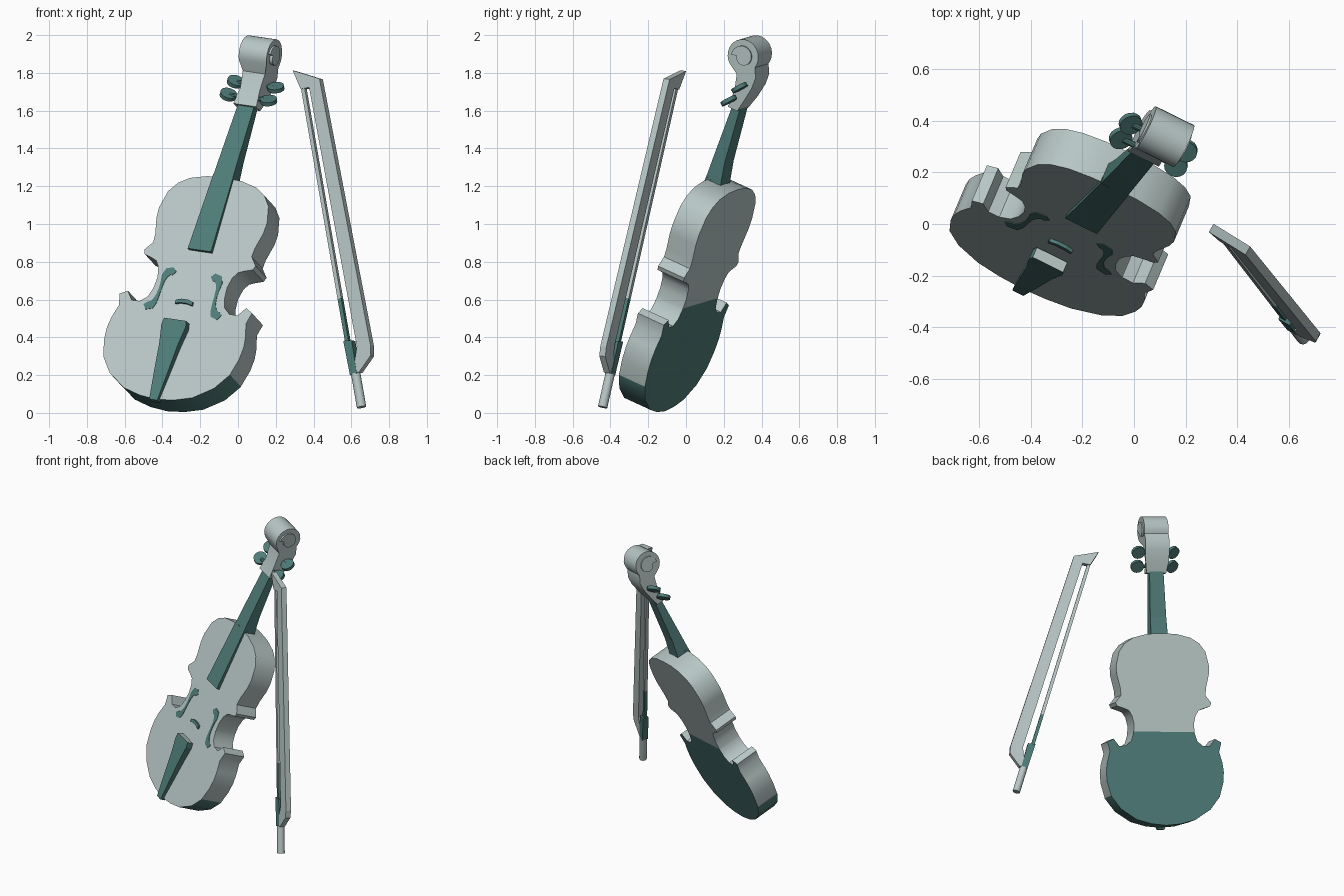
import bpy, bmesh, math
from mathutils import Vector, Matrix

if "Cube" in bpy.data.objects:
    bpy.data.objects.remove(bpy.data.objects["Cube"])


def material(name, rgb):
    m = bpy.data.materials.new(name)
    m.diffuse_color = (*rgb, 1)
    m.use_nodes = True
    m.node_tree.nodes["Principled BSDF"].inputs["Base Color"].default_value = m.diffuse_color
    return m


PALE = material("pale grey", (0.47, 0.565, 0.555))
TEAL = material("dark teal", (0.078, 0.20, 0.187))


def frame(origin, up, normal):
    """Local axes: x across, y along the part, z out of its front."""
    v = Vector(up).normalized()
    n = Vector(normal)
    n = (n - v * n.dot(v)).normalized()
    u = v.cross(n)
    m = Matrix((u, v, n)).transposed().to_4x4()
    m.translation = Vector(origin)
    return m


VIOLIN = frame((-0.286, -0.09, 0.585), (0.282, 0.30, 0.911), (-0.36, -0.85, 0.39))
BOW = frame((0.656, -0.438, 0.03), (-0.167, 0.217, 0.960), (-0.5, -0.86, 0.11))
TOP = -0.012  # height of the body's front plate


def skin(name, loops, mats, fr, cuts=(), rule=None, smooth=True):
    """Join matching loops into a closed solid, optionally cut and coloured by a rule."""
    bm = bmesh.new()
    rows = [[bm.verts.new(p) for p in loop] for loop in loops]
    k = len(rows[0])
    for a, b in zip(rows, rows[1:]):
        for i in range(k):
            j = (i + 1) % k
            bm.faces.new((a[i], a[j], b[j], b[i]))
    bm.faces.new(rows[0])
    bm.faces.new(rows[-1])
    bmesh.ops.recalc_face_normals(bm, faces=bm.faces)
    for y in cuts:
        bmesh.ops.bisect_plane(bm, geom=bm.verts[:] + bm.edges[:] + bm.faces[:],
                               plane_co=(0, y, 0), plane_no=(0, 1, 0))
    bm.normal_update()
    if rule:
        for f in bm.faces:
            f.material_index = rule(f)
    me = bpy.data.meshes.new(name)
    bm.to_mesh(me)
    bm.free()
    for m in mats:
        me.materials.append(m)
    ob = bpy.data.objects.new(name, me)
    bpy.context.collection.objects.link(ob)
    ob.matrix_world = fr
    if smooth:
        bpy.ops.object.select_all(action='DESELECT')
        ob.select_set(True)
        bpy.context.view_layer.objects.active = ob
        bpy.ops.object.shade_smooth_by_angle(angle=math.radians(35))
    return ob


def slab(name, pts, z0, z1, mats, fr, **kw):
    return skin(name, [[(x, y, z) for x, y in pts] for z in (z0, z1)], mats, fr, **kw)


def beam(name, sections, mats, rule=None):
    """Box sections (along, half width, bottom, top) lofted along the violin."""
    loops = [[(-h, y, a), (h, y, a), (h, y, b), (-h, y, b)] for y, h, a, b in sections]
    return skin(name, loops, mats, VIOLIN, rule=rule, smooth=False)


# body: half outline, mirrored
half = [(0.10, 0.722), (0.195, 0.698), (0.255, 0.66), (0.296, 0.605), (0.318, 0.51), (0.315, 0.45),
        (0.293, 0.358), (0.290, 0.31), (0.328, 0.262), (0.318, 0.238), (0.273, 0.224), (0.240, 0.210),
        (0.218, 0.176), (0.205, 0.12), (0.209, 0.06), (0.226, 0.005), (0.264, -0.027),
        (0.311, -0.029), (0.335, 0.002), (0.348, 0.02), (0.390, -0.003), (0.374, -0.067), (0.395, -0.14),
        (0.403, -0.20), (0.398, -0.27), (0.372, -0.366), (0.307, -0.452), (0.201, -0.522),
        (0.10, -0.55)]
outline = [(0, 0.727)] + half + [(0, -0.56)] + [(-x, y) for x, y in reversed(half)]
outline = [(x * 1.01 + 0.006, y + 0.003) for x, y in outline]


def body_colour(f):
    y = f.calc_center_median().y
    if f.normal.z > 0.5:
        return 0
    return int(y < (0.07 if f.normal.z < -0.5 else -0.36))


slab("violin_body", outline, TOP - 0.162, TOP, [PALE, TEAL], VIOLIN, cuts=(0.07, -0.36), rule=body_colour)

# f-holes as thin ribbons with wide ends
ribbon = [(0.112, 0.155, 0.015), (0.128, 0.168, 0.022), (0.148, 0.162, 0.024), (0.162, 0.135, 0.018),
          (0.164, 0.10, 0.010), (0.165, 0.06, 0.008), (0.168, 0.02, 0.010), (0.176, -0.015, 0.016),
          (0.190, -0.038, 0.024), (0.207, -0.045, 0.022), (0.222, -0.030, 0.014)]
left_side, right_side = [], []
for i, (x, y, h) in enumerate(ribbon):
    a, b = ribbon[max(i - 1, 0)], ribbon[min(i + 1, len(ribbon) - 1)]
    t = Vector((b[0] - a[0], b[1] - a[1])).normalized()
    left_side.append((x - t.y * h, y + t.x * h))
    right_side.append((x + t.y * h, y - t.x * h))
for side, s in (("left", -1), ("right", 1)):
    pts = [(s * x, y) for x, y in left_side + right_side[::-1]]
    slab(side + "_f_hole", pts, TOP - 0.004, TOP + 0.003, [TEAL], VIOLIN, smooth=False)

# bridge, tailpiece, fingerboard and neck
slab("bridge", [(-0.05, -0.012), (-0.02, -0.004), (0.02, -0.004), (0.05, -0.012), (0.05, 0.008),
                (0.02, 0.018), (-0.02, 0.018), (-0.05, 0.008)], TOP - 0.004, TOP + 0.014, [TEAL], VIOLIN,
     smooth=False)
beam("tailpiece", [(-0.568, 0.024, -0.03, 0.008), (-0.40, 0.041, -0.014, 0.020),
                   (-0.25, 0.055, -0.012, 0.030), (-0.15, 0.072, -0.008, 0.037),
                   (-0.115, 0.066, -0.006, 0.039)], [TEAL, PALE], rule=lambda f: int(f.normal.y > 0.9))
beam("fingerboard", [(0.30, 0.069, TOP - 0.004, 0.010), (0.70, 0.060, -0.03, 0.001),
                     (0.74, 0.059, -0.03, 0.0)], [TEAL])
beam("neck", [(0.70, 0.058, -0.10, 0.001), (0.76, 0.057, -0.088, -0.001),
              (0.85, 0.055, -0.075, -0.003), (1.16, 0.048, -0.058, -0.012)], [TEAL])

# pegbox and scroll: side profile (along, out, half width)
head = [(1.145, 0.003, 0.068), (1.24, 0.0, 0.058), (1.33, 0.014, 0.066)]
for i in range(19):
    a = math.radians(140 - 250 * i / 18)
    head.append((1.44 + 0.09 * math.cos(a), 0.005 + 0.09 * math.sin(a), 0.083))
head += [(1.36, -0.102, 0.083), (1.30, -0.100, 0.083), (1.22, -0.08, 0.08), (1.145, -0.055, 0.068)]
skin("pegbox_and_scroll", [[(s * h, y, z) for y, z, h in head] for s in (-1, 1)], [PALE], VIOLIN)


def disc(name, centre, axis, r, depth, mat, fr, n=24):
    q = Vector((0, 0, 1)).rotation_difference(Vector(axis).normalized())
    loops = [[Vector(centre) + q @ Vector((r * math.cos(2 * math.pi * i / n),
                                           r * math.sin(2 * math.pi * i / n), d))
              for i in range(n)] for d in (-depth / 2, depth / 2)]
    return skin(name, loops, [mat], fr)


# raised spiral on each side of the scroll
spiral = []
for i in range(25):
    a = math.radians(100 - 15 * i)
    r = 0.068 - 0.034 * i / 24
    spiral.append((1.436 + r * math.cos(a), 0.003 + r * math.sin(a)))
skin("scroll_spiral", [[(x, y, z) for y, z in spiral] for x in (-0.091, 0.091)], [PALE], VIOLIN)

# tuning pegs
for side, s in (("left", -1), ("right", 1)):
    for row, y, z in (("lower", 1.195, -0.012), ("upper", 1.285, -0.047)):
        tag = side + "_" + row
        disc(tag + "_peg_head", (s * 0.120, y, z), (0.55 if s < 0 else 0, 0.9, 1.1), 0.045, 0.022, TEAL,
             VIOLIN, 16)
        disc(tag + "_peg_shaft", (s * 0.075, y, z), (1, 0, 0), 0.012, 0.07, TEAL, VIOLIN, 10)

# bow: stick with pointed tip, hair, frog and handle
stick = [(-0.05, 1.865), (0.10, 1.78), (0.128, 0.30), (0.117, 0.25), (0.03, 0.18),
         (0.0, 0.20), (0.046, 0.32), (0.03, 1.75), (-0.022, 1.755)]
slab("bow_stick", stick, -0.012, 0.025, [PALE], BOW, smooth=False)
slab("bow_hair", [(-0.023, 0.34), (-0.001, 0.34), (-0.001, 1.77), (-0.023, 1.77)], -0.004, 0.018,
     [PALE, TEAL], BOW, cuts=(0.6,), rule=lambda f: int(f.calc_center_median().y < 0.6), smooth=False)
slab("bow_frog", [(-0.024, 0.18), (0.018, 0.18), (0.022, 0.36), (-0.028, 0.37)], -0.014, 0.026,
     [TEAL], BOW, smooth=False)
disc("bow_handle", (0, 0.092, 0.004), (0, 1, 0), 0.025, 0.184, PALE, BOW, 12)
